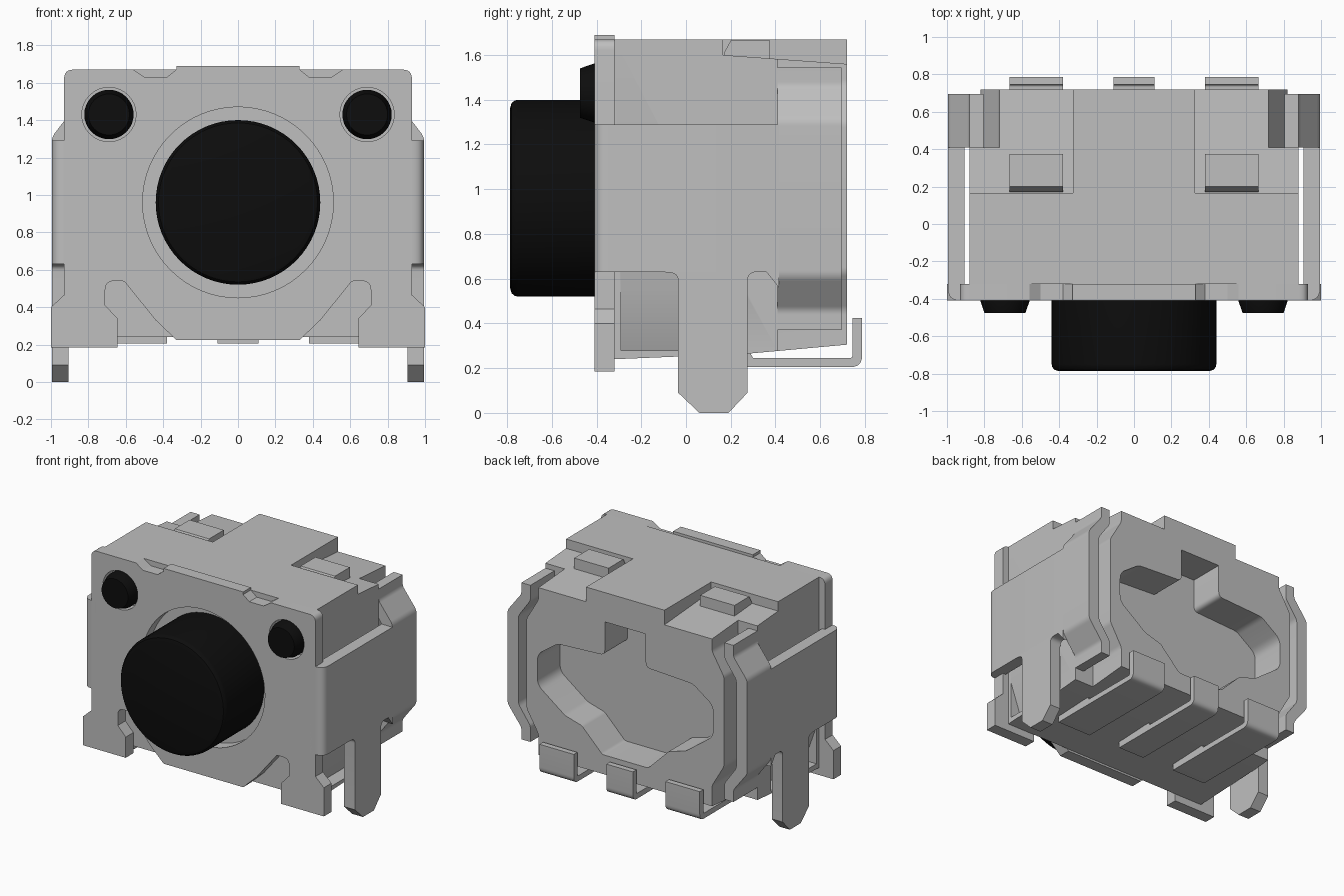
import bpy, bmesh, math
from mathutils import Vector

if "Cube" in bpy.data.objects:
    bpy.data.objects.remove(bpy.data.objects["Cube"], do_unlink=True)


def material(name, rgb, rough):
    m = bpy.data.materials.new(name)
    m.use_nodes = True
    m.diffuse_color = (*rgb, 1)
    node = m.node_tree.nodes["Principled BSDF"]
    node.inputs["Base Color"].default_value = (*rgb, 1)
    node.inputs["Roughness"].default_value = rough
    return m


GREY = material("light grey", (0.52, 0.52, 0.52), 0.5)
BLACK = material("black", (0.004, 0.004, 0.004), 0.5)


def rounded(pts, steps=6):
    """Corners given as (a, b, radius) become short curves."""
    out = []
    for i, p in enumerate(pts):
        c = Vector(p[:2])
        if len(p) == 2:
            out.append(c)
            continue
        a, b = Vector(pts[i - 1][:2]) - c, Vector(pts[(i + 1) % len(pts)][:2]) - c
        half = a.angle(b) / 2
        d = min(p[2] / math.tan(half), a.length * 0.49, b.length * 0.49)
        s, e = c + a.normalized() * d, c + b.normalized() * d
        for k in range(steps + 1):
            t = k / steps
            out.append((1 - t) ** 2 * s + 2 * t * (1 - t) * c + t * t * e)
    return out


def finish(name, bm, mat):
    bmesh.ops.recalc_face_normals(bm, faces=bm.faces)
    mesh = bpy.data.meshes.new(name)
    bm.to_mesh(mesh)
    bm.free()
    ob = bpy.data.objects.new(name, mesh)
    bpy.context.collection.objects.link(ob)
    mesh.materials.append(mat)
    return ob


def prism(name, pts, axis, lo, hi, mat=GREY):
    """Extrude an outline along an axis from lo to hi."""
    place = {"x": lambda p, d: (d, p[0], p[1]),
             "y": lambda p, d: (p[0], d, p[1]),
             "z": lambda p, d: (p[0], p[1], d)}[axis]
    bm = bmesh.new()
    outline = rounded(pts)
    rings = [[bm.verts.new(place(p, d)) for p in outline] for d in (lo, hi)]
    n = len(outline)
    bm.faces.new(rings[0])
    bm.faces.new(rings[1][::-1])
    for i in range(n):
        j = (i + 1) % n
        bm.faces.new((rings[0][i], rings[0][j], rings[1][j], rings[1][i]))
    return finish(name, bm, mat)


def box(name, x0, x1, y0, y1, z0, z1):
    return prism(name, [(x0, y0), (x1, y0), (x1, y1), (x0, y1)], "z", z0, z1)


def lathe(name, x, z, profile, sides, mat):
    """Closed turned solid about a y-directed axis; profile is (y, radius)."""
    bm = bmesh.new()
    rings = [[bm.verts.new((x + r * math.cos(2 * math.pi * i / sides), y,
                            z + r * math.sin(2 * math.pi * i / sides)))
              for i in range(sides)] for y, r in profile]
    for a, b in zip(rings, rings[1:]):
        for i in range(sides):
            j = (i + 1) % sides
            bm.faces.new((a[i], a[j], b[j], b[i]))
    bm.faces.new(rings[0])
    bm.faces.new(rings[-1][::-1])
    return finish(name, bm, mat)


def cut(target, cutters):
    for c in cutters:
        c.hide_render = True
        mod = target.modifiers.new("cut", "BOOLEAN")
        mod.operation = "DIFFERENCE"
        mod.solver = "EXACT"
        mod.object = c
        bpy.context.view_layer.objects.active = target
        bpy.ops.object.modifier_apply(modifier=mod.name)
        bpy.data.objects.remove(c, do_unlink=True)


def flip(pts, s):
    """Mirror an outline's first coordinate when s is -1."""
    return [(p[0] * s, *p[1:]) for p in pts]


def symmetric(half):
    return half + flip(half, -1)[::-1]


# Housing block with lowered, sloping rear shoulders
housing = prism("housing", [(-0.32, 0.24), (0.28, 0.265), (0.72, 0.305), (0.72, 1.56),
                            (0.165, 1.60), (0.165, 1.67), (-0.32, 1.67)], "x", -0.88, 0.88)
cutters = []
for s in (1, -1):
    # clearance for the rear clips
    cutters.append(prism("clip_notch", flip(
        [(0.72, 1.75), (0.72, 1.47, 0.08), (0.82, 1.30, 0.08), (0.82, 0.63, 0.08),
         (0.72, 0.46, 0.08), (0.72, 0.1), (1.2, 0.1), (1.2, 1.75)], s), "y", 0.41, 0.9))
    # undercut on the lower flank
    cutters.append(prism("flank_undercut", flip(
        [(0.88, 0.56), (0.95, 0.56), (0.95, 0.28), (0.78, 0.28)], s), "y", -0.29, 0.25))
# winged recess in the back
cutters.append(prism("back_recess", symmetric(
    [(0.17, 1.45), (0.17, 1.20, 0.04), (0.56, 1.18, 0.1), (0.73, 1.06, 0.1),
     (0.73, 0.83, 0.1), (0.50, 0.66, 0.08), (0.36, 0.62, 0.05), (0.19, 0.45, 0.04)]),
    "y", 0.45, 0.9))
cut(housing, cutters)
box("housing_top_rib", -0.325, 0.325, 0.1, 0.72, 1.5, 1.67)

# Front plate with feet, open slots and round holes
plate = prism("front_plate", symmetric(
    [(0.33, 0.225), (0.44, 0.33), (0.61, 0.54, 0.03), (0.71, 0.54, 0.06), (0.71, 0.41),
     (0.645, 0.34), (0.645, 0.185), (1.0, 0.185), (1.0, 0.40), (0.93, 0.465),
     (0.93, 1.67, 0.05), (0.56, 1.67), (0.50, 1.63), (0.38, 1.63), (0.33, 1.67),
     (0.33, 1.69)]), "y", -0.41, -0.32)
holes = [lathe("button_hole", 0, 0.96, [(-0.6, 0.51), (-0.2, 0.51)], 64, GREY)]
holes += [lathe("peg_hole", s * 0.69, 1.43, [(-0.6, 0.145), (-0.2, 0.145)], 32, GREY)
          for s in (1, -1)]
cut(plate, holes)

# Push button and two tapered pegs
lathe("push_button", 0, 0.96, [(-0.30, 0.44), (-0.75, 0.44), (-0.765, 0.437),
                               (-0.78, 0.425), (-0.787, 0.40)], 64, BLACK)

for s, side in ((1, "left"), (-1, "right")):
    lathe(f"{side}_peg", s * 0.69, 1.43, [(-0.31, 0.132), (-0.41, 0.132), (-0.475, 0.11)], 32, BLACK)
    # Side arm, wrapping round the front corner
    prism(f"{side}_side_arm", flip(
        [(0.86, -0.41), (0.995, -0.41, 0.08), (0.995, 0.415), (0.905, 0.415),
         (0.905, -0.32), (0.86, -0.32)], s), "z", 0.63, 1.29)
    # Mounting leg with chamfered tip
    prism(f"{side}_leg",
          [(-0.11, 0.64), (-0.11, 0.63), (-0.035, 0.625, 0.06), (-0.035, 0.09), (0.06, 0.0),
           (0.19, 0.0), (0.275, 0.09), (0.275, 0.63, 0.06), (0.36, 0.63), (0.415, 0.56),
           (0.415, 0.64)], "x", s * 0.905, s * 0.995)
    # Rear clip, bent inward above and below
    prism(f"{side}_rear_clip", flip(
        [(0.88, 1.545), (0.88, 1.46, 0.06), (0.995, 1.31, 0.08), (0.995, 0.61, 0.08),
         (0.88, 0.46, 0.06), (0.88, 0.37), (0.805, 0.37), (0.805, 0.49, 0.06),
         (0.905, 0.63, 0.08), (0.905, 1.29, 0.08), (0.805, 1.43, 0.06), (0.805, 1.545)], s),
        "y", 0.41, 0.695)
    # Small raised tab on the rear shoulder
    prism(f"{side}_top_tab", [(0.17, 1.57), (0.17, 1.61), (0.20, 1.665), (0.375, 1.665),
                              (0.375, 1.57)], "x", s * 0.38, s * 0.665)

# Three terminals that run under the housing and turn up at the back
for name, x0, x1 in (("left", 0.38, 0.665), ("middle", -0.11, 0.11), ("right", -0.665, -0.38)):
    prism(f"{name}_terminal",
          [(-0.03, 0.205), (0.787, 0.205, 0.05), (0.787, 0.425), (0.745, 0.425),
           (0.745, 0.245, 0.015), (0.30, 0.245), (0.28, 0.28), (-0.03, 0.26)], "x", x0, x1)

# Smooth rounded surfaces, keep edges sharp
bpy.ops.object.select_all(action="DESELECT")
for ob in bpy.context.collection.objects:
    if ob.type == "MESH":
        ob.select_set(True)
        bpy.context.view_layer.objects.active = ob
bpy.ops.object.shade_smooth_by_angle(angle=math.radians(30))
